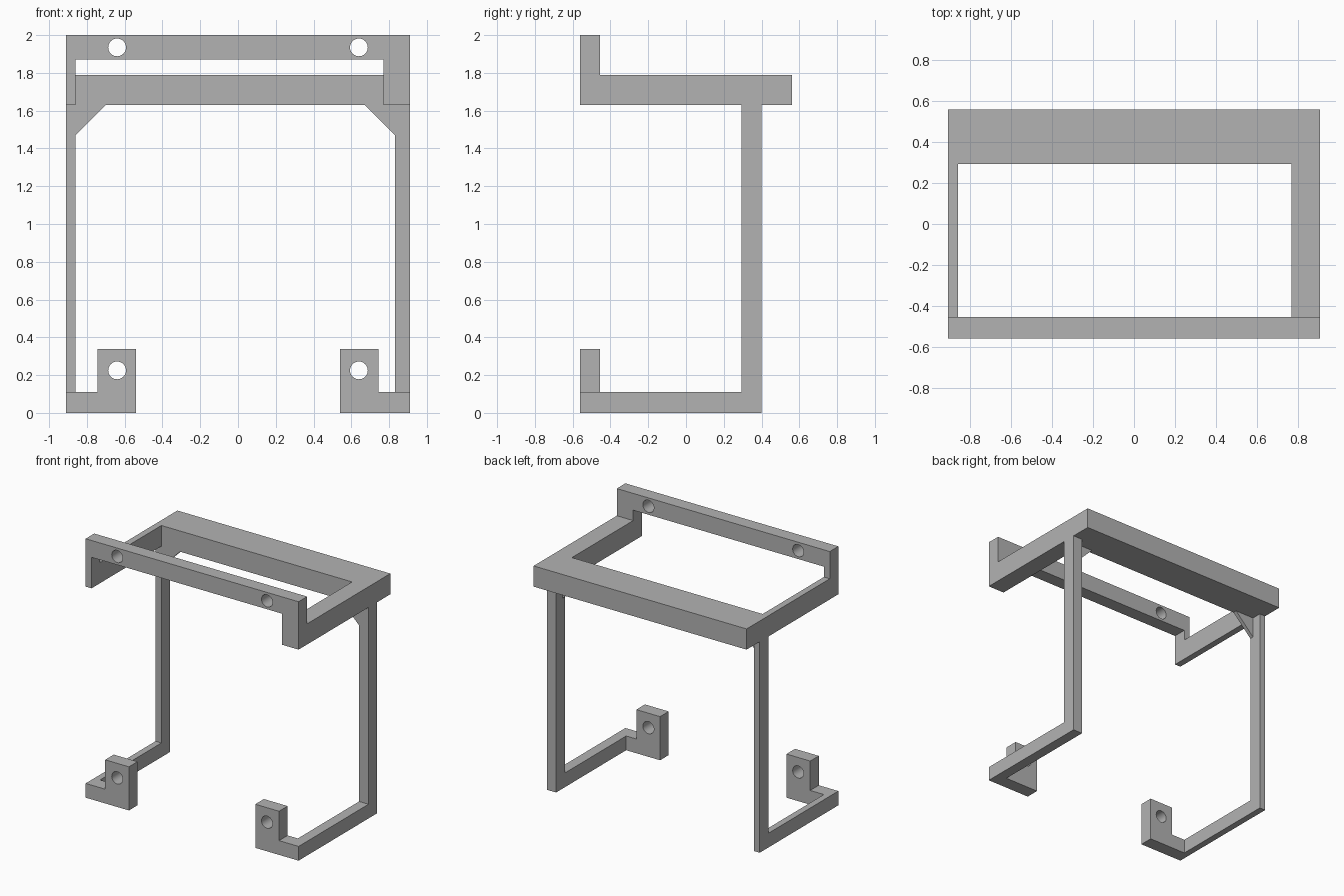
import bpy, bmesh, math
from mathutils import Vector

cube = bpy.data.objects.get("Cube")
if cube:
    bpy.data.objects.remove(cube, do_unlink=True)

grey = bpy.data.materials.new("matte grey")
grey.use_nodes = True
grey.diffuse_color = (0.45, 0.45, 0.45, 1)
grey.node_tree.nodes["Principled BSDF"].inputs["Base Color"].default_value = (0.45, 0.45, 0.45, 1)


def prism(name, outline, y0, y1):
    """Extrude an (x, z) outline from y0 to y1."""
    bm = bmesh.new()
    face = bm.faces.new([bm.verts.new((x, y0, z)) for x, z in outline])
    ext = bmesh.ops.extrude_face_region(bm, geom=[face])
    verts = [v for v in ext["geom"] if isinstance(v, bmesh.types.BMVert)]
    bmesh.ops.translate(bm, verts=verts, vec=Vector((0, y1 - y0, 0)))
    bmesh.ops.recalc_face_normals(bm, faces=bm.faces)
    mesh = bpy.data.meshes.new(name)
    bm.to_mesh(mesh)
    bm.free()
    mesh.materials.append(grey)
    obj = bpy.data.objects.new(name, mesh)
    bpy.context.collection.objects.link(obj)
    return obj


def box(name, x0, x1, y0, y1, z0, z1):
    return prism(name, [(x0, z0), (x1, z0), (x1, z1), (x0, z1)], y0, y1)


def drill(obj, x, z, radius=0.047):
    """Cut a round screw hole through obj along y."""
    bpy.ops.mesh.primitive_cylinder_add(vertices=40, radius=radius, depth=0.4,
                                        location=(x, FRONT, z), rotation=(math.pi / 2, 0, 0))
    cutter = bpy.context.object
    cutter.data.materials.append(grey)
    mod = obj.modifiers.new("hole", "BOOLEAN")
    mod.operation, mod.solver, mod.object = "DIFFERENCE", "EXACT", cutter
    bpy.context.view_layer.objects.active = obj
    bpy.ops.object.modifier_apply(modifier=mod.name)
    bpy.data.objects.remove(cutter, do_unlink=True)


W = 0.91                                # half width
FRONT, PLATE, BACK = -0.56, -0.455, 0.56
POST0, POST1 = 0.293, 0.40              # post depth range
LOW, SHELF, SHELF_TOP = 0.11, 1.63, 1.79
HOLE_X = 0.64

# Upper front rail with a lug at each end
rail = prism("upper_front_rail", [(-W, SHELF), (-0.86, SHELF), (-0.86, 1.87), (0.77, 1.87),
                                  (0.77, SHELF), (W, SHELF), (W, 2), (-W, 2)], FRONT, PLATE)
for s in (-1, 1):
    drill(rail, s * HOLE_X, 1.935)

# Wide bar across the back of the upper frame
box("upper_back_bar", -W, W, POST0, BACK, SHELF, SHELF_TOP)

# Side frames: side sign, inner x of upper arm, inner x of post
for side, s, arm, post in (("right", -1, 0.86, 0.86), ("left", 1, 0.77, 0.83)):
    def span(a, b):
        return sorted((s * a, s * b))

    box(side + "_upper_arm", *span(arm, W), PLATE, POST0, SHELF, SHELF_TOP)
    box(side + "_post", *span(post, W), POST0, POST1, LOW, SHELF)
    box(side + "_lower_arm", *span(post, W), PLATE, POST1, 0, LOW)

    # Thin triangular brace under the back bar
    prism(side + "_brace", [(s * post, SHELF - 0.16), (s * post, SHELF),
                            (s * (post - 0.16), SHELF)], POST0, POST0 + 0.03)

    # Lower foot turning inward to a drilled tab
    foot = prism(side + "_mounting_foot",
                 [(s * x, z) for x, z in ((W, 0), (W, LOW), (0.743, LOW), (0.743, 0.337),
                                          (0.54, 0.337), (0.54, 0))], FRONT, PLATE)
    drill(foot, s * HOLE_X, 0.225)

# Round off shading inside the holes while keeping edges crisp
for obj in bpy.context.scene.objects:
    obj.select_set(obj.type == "MESH" and (obj == rail or obj.name.endswith("foot")))
bpy.context.view_layer.objects.active = rail
bpy.ops.object.shade_smooth_by_angle(angle=math.radians(30))
